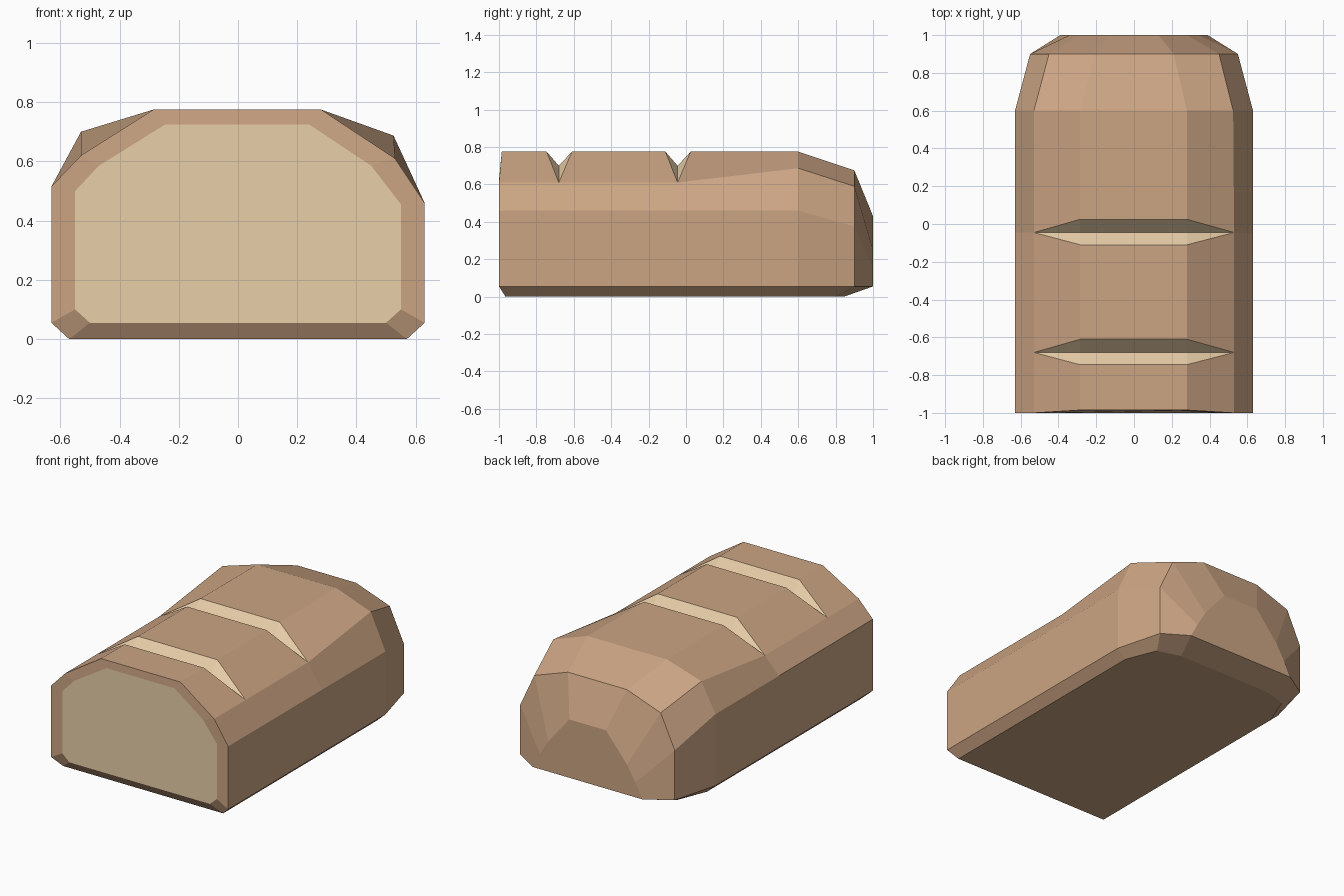
import bpy, bmesh

if "Cube" in bpy.data.objects:
    bpy.data.objects.remove(bpy.data.objects["Cube"])


def material(name, rgb):
    m = bpy.data.materials.new(name)
    m.diffuse_color = (*rgb, 1)
    m.use_nodes = True
    m.node_tree.nodes["Principled BSDF"].inputs["Base Color"].default_value = m.diffuse_color
    return m


def mirrored(half):
    """Right half, bottom to top -> full section from left bottom over the top."""
    return [(-x, z) for x, z in half] + [(x, z) for x, z in reversed(half)]


TOPS = (4, 5)      # indices of the top ridge points
BOTTOMS = (0, 9)   # indices of the underside points

# Cross-sections (x, z)
body = [(-.57, 0), (-.63, .055), (-.63, .515), (-.53, .62), (-.285, .775),
        (.28, .775), (.53, .61), (.63, .46), (.63, .055), (.57, 0)]
raised = list(body)
raised[3], raised[6] = (-.53, .70), (.525, .687)
crumb_outline = [(-.5, .055), (-.55, .1), (-.55, .5), (-.47, .585), (-.245, .725),
                 (.24, .725), (.45, .585), (.55, .455), (.55, .1), (.5, .055)]
heel = mirrored([(.49, 0), (.55, .055), (.55, .375), (.45, .59), (.21, .675)])
tip = mirrored([(.34, 0), (.39, .055), (.34, .15), (.28, .25), (.13, .43)])

bm = bmesh.new()


def ring(section, y, bottom_y=None, top_y=None, top_z=None):
    verts = []
    for i, (x, z) in enumerate(section):
        yy = y
        if i in BOTTOMS and bottom_y is not None:
            yy = bottom_y
        if i in TOPS:
            yy = y if top_y is None else top_y
            z = z if top_z is None else top_z
        verts.append(bm.verts.new((x, yy, z)))
    return verts


# Cut end, body with slashes, rounded heel: (ring, material of the strip behind it)
rings = [(ring(crumb_outline, -1, top_y=-.988), 0),
         (ring(body, -1, bottom_y=-.965, top_y=-.985), 0)]
for y in (-.68, -.045):
    rings += [(ring(body, y, top_y=y - .065), 1),
              (ring(body, y, top_z=.70), 1),
              (ring(body, y, top_y=y + .07), 0)]
rings += [(ring(raised, .6), 0),
          (ring(heel, .9, bottom_y=.8), 0),
          (ring(tip, 1, bottom_y=.845), 0)]

for (a, mat), (b, _) in zip(rings, rings[1:]):
    for i in range(10):
        j = (i + 1) % 10
        bm.faces.new((a[i], a[j], b[j], b[i])).material_index = mat

# Crumb face, heel end and their caps
bm.faces.new(rings[0][0]).material_index = 1
end = rings[-1][0]
bm.faces.new(end[1:9])
bm.faces.new((end[0], end[1], end[8], end[9]))

bmesh.ops.remove_doubles(bm, verts=bm.verts, dist=1e-4)
bmesh.ops.recalc_face_normals(bm, faces=bm.faces)

mesh = bpy.data.meshes.new("half_loaf")
bm.to_mesh(mesh)
bm.free()
mesh.materials.append(material("crust brown", (.604, .376, .231)))
mesh.materials.append(material("crumb cream", (.807, .617, .392)))
bpy.context.collection.objects.link(bpy.data.objects.new("half_loaf", mesh))
